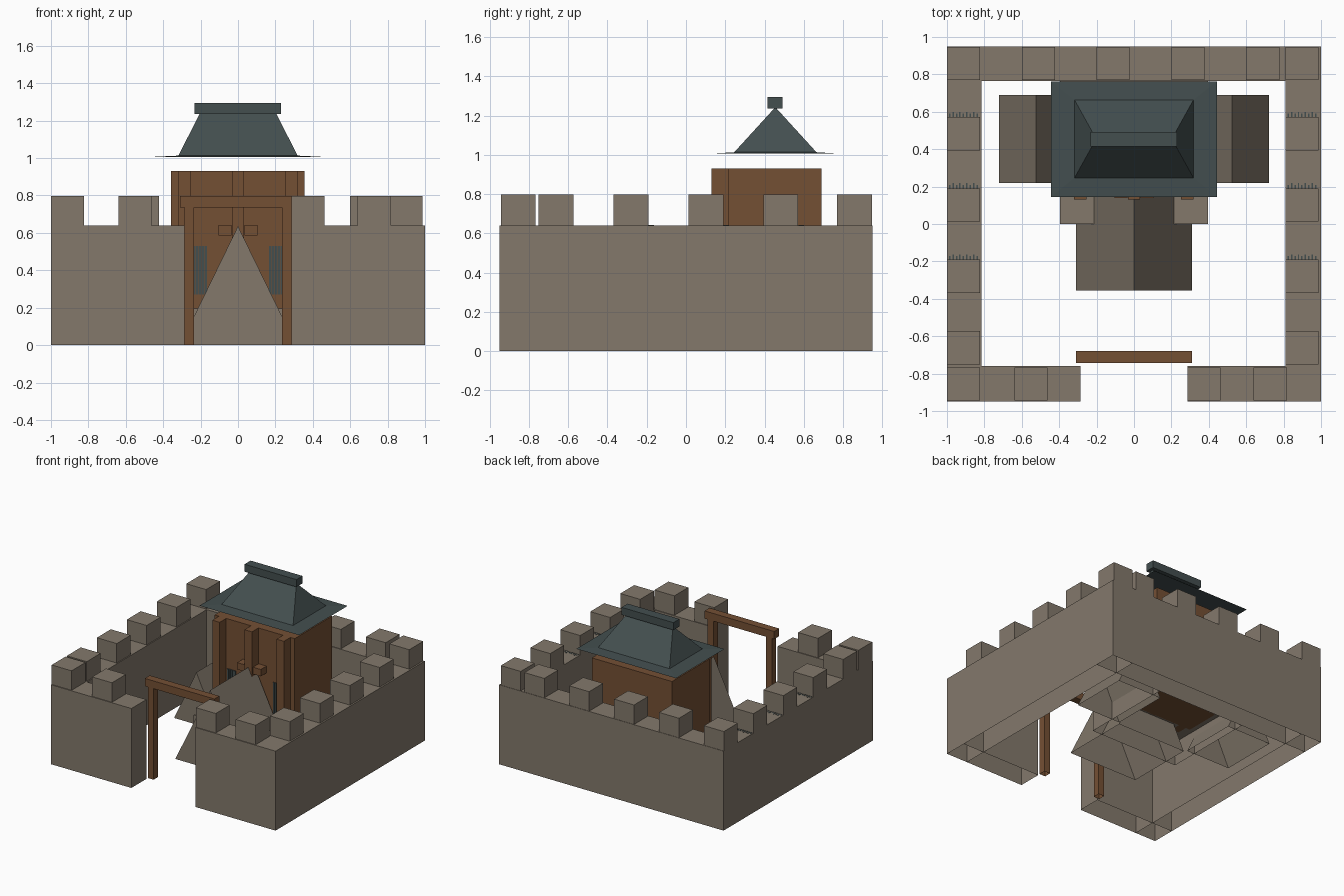
import bpy, bmesh

if "Cube" in bpy.data.objects:
    bpy.data.objects.remove(bpy.data.objects["Cube"])

def mat(name, c):
    m = bpy.data.materials.new(name)
    m.diffuse_color = (*c, 1)
    m.use_nodes = True
    m.node_tree.nodes["Principled BSDF"].inputs["Base Color"].default_value = m.diffuse_color
    return m

STONE = mat("grey_stone", (0.227, 0.19, 0.148))
WOOD = mat("brown_wood", (0.175, 0.079, 0.034))
TILE = mat("slate_tile", (0.056, 0.077, 0.078))

def mesh(name, verts, faces, m):
    me = bpy.data.meshes.new(name)
    me.from_pydata(verts, [], faces)
    bm = bmesh.new()
    bm.from_mesh(me)
    bmesh.ops.recalc_face_normals(bm, faces=bm.faces)
    # Parts standing on the ground are open underneath
    ground = [f for f in bm.faces if all(abs(v.co.z) < 1e-5 for v in f.verts)]
    bmesh.ops.delete(bm, geom=ground, context='FACES')
    bm.to_mesh(me)
    bm.free()
    me.materials.append(m)
    ob = bpy.data.objects.new(name, me)
    bpy.context.collection.objects.link(ob)
    return ob

QUADS = [(0, 1, 2, 3), (4, 5, 6, 7), (0, 1, 5, 4), (1, 2, 6, 5), (2, 3, 7, 6), (3, 0, 4, 7)]

def frustum(name, low, high, m):
    # low and high: x0, x1, y0, y1, z
    v = []
    for x0, x1, y0, y1, z in (low, high):
        v += [(x0, y0, z), (x1, y0, z), (x1, y1, z), (x0, y1, z)]
    return mesh(name, v, QUADS, m)

def box(name, x0, x1, y0, y1, z0, z1, m):
    return frustum(name, (x0, x1, y0, y1, z0), (x0, x1, y0, y1, z1), m)

def ridge_prism(name, cx, w, y0, y1, h, m):
    v = [(cx + dx, y, z) for y in (y0, y1) for dx, z in ((-w, 0), (w, 0), (0, h))]
    return mesh(name, v, [(0, 1, 2), (3, 4, 5), (0, 1, 4, 3), (1, 2, 5, 4), (2, 0, 3, 5)], m)

# Outer walls
H = 0.64
box("back_wall", -1, 1, 0.765, 0.95, 0, H, STONE)
box("left_wall", -1, -0.815, -0.95, 0.95, 0, H, STONE)
box("right_wall", 0.81, 1, -0.95, 0.95, 0, H, STONE)
box("front_wall_left", -1, -0.285, -0.95, -0.76, 0, H, STONE)
box("front_wall_right", 0.285, 1, -0.95, -0.76, 0, H, STONE)

# Battlements
def merlon(x, y):
    box("merlon", x, x + 0.177, y, y + 0.177, H, 0.797, STONE)

for x in (-1, -0.6, -0.2, 0.2, 0.6):
    merlon(x, 0.77)
for x in (-1, -0.64, 0.285, 0.64):
    merlon(x, -0.943)
for y in (-0.75, -0.368, 0.013, 0.394, 0.77):
    merlon(0.81, y)
    if y < 0.7:
        merlon(-1, y)

# Short slate strips on the wall walk behind the middle battlements
for y in (-0.19, 0.191, 0.572):
    for x0 in (-0.99, 0.82):
        for i in range(9):
            x = x0 + 0.0185 * i
            box("slate_strip", x, x + 0.008, y, y + 0.018 + 0.01 * (i % 2), H, H + 0.002, TILE)

# Gate frame
for s in (-1, 1):
    box("gate_post", s * 0.26 - 0.026, s * 0.26 + 0.026, -0.74, -0.685, 0, 0.735, WOOD)
box("gate_beam", -0.31, 0.31, -0.743, -0.68, 0.735, 0.797, WOOD)

# Platform and sloped stone approaches
box("platform", -0.395, 0.395, 0, 0.765, 0, 0.195, STONE)
ridge_prism("front_ramp", 0, 0.31, -0.355, 0.2, 0.636, STONE)
for s in (-1, 1):
    ridge_prism("side_ramp", s * 0.525, 0.198, 0.22, 0.69, 0.42, STONE)

# Hall, columns and beam ends
box("hall", -0.358, 0.356, 0.213, 0.69, 0.195, 0.93, WOOD)
for x in (-0.287, 0, 0.285):
    box("hall_column", x - 0.033, x + 0.033, 0.13, 0.213, 0.195, 0.93, WOOD)
for s in (-1, 1):
    box("door_block", s * 0.07 - 0.035, s * 0.07 + 0.035, 0.14, 0.213, 0.587, 0.642, WOOD)
    # Window bars
    for i in range(5):
        x = s * (0.172 + 0.016 * i)
        box("window_bar", x - 0.0065, x + 0.0065, 0.206, 0.215, 0.27, 0.53, TILE)

# Roof
frustum("eave", (-0.445, 0.443, 0.145, 0.763, 1.007), (-0.32, 0.32, 0.245, 0.665, 1.013), TILE)
frustum("hip_roof", (-0.32, 0.32, 0.243, 0.667, 1.01), (-0.205, 0.205, 0.45, 0.46, 1.237), TILE)
box("roof_ridge", -0.232, 0.23, 0.415, 0.492, 1.235, 1.295, TILE)
